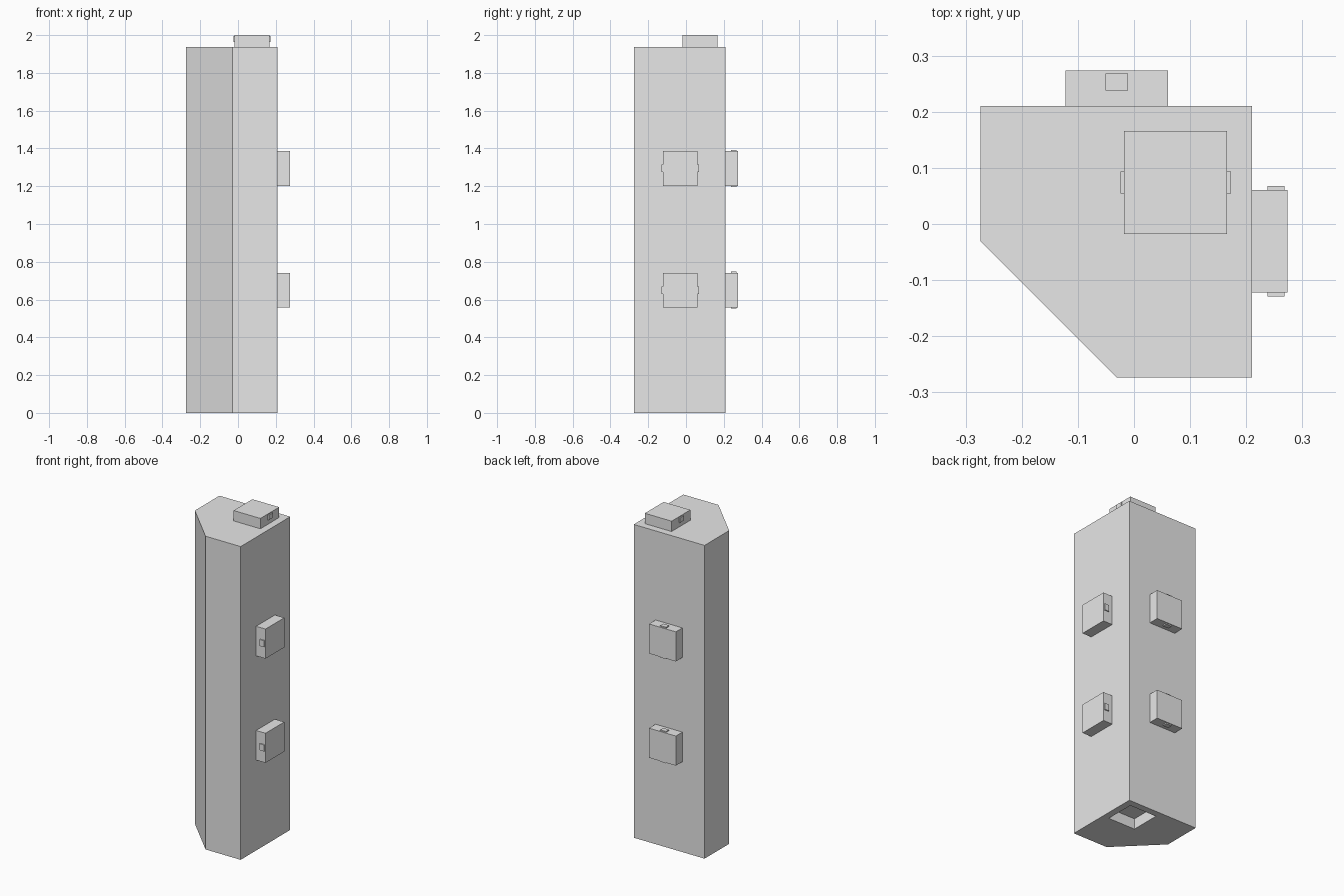
import bpy, bmesh
from mathutils import Matrix, Vector

cube = bpy.data.objects.get("Cube")
if cube:
    bpy.data.objects.remove(cube, do_unlink=True)

grey = bpy.data.materials.new("plain grey")
grey.use_nodes = True
grey.diffuse_color = (0.8, 0.8, 0.8, 1)
grey.node_tree.nodes["Principled BSDF"].inputs["Base Color"].default_value = grey.diffuse_color

HEIGHT = 1.936     # column height
FACE = 0.21        # back and left faces of the column
CHAMFER = -0.03    # where the cut corner starts
PEG = 0.183        # peg width
PEG_H = 0.064      # peg height
MID = -0.031       # middle of the column faces
TOP = 0.074        # centre of the top peg and socket


def make_object(name, bm):
    bmesh.ops.recalc_face_normals(bm, faces=bm.faces)
    mesh = bpy.data.meshes.new(name)
    bm.to_mesh(mesh)
    bm.free()
    mesh.materials.append(grey)
    obj = bpy.data.objects.new(name, mesh)
    bpy.context.collection.objects.link(obj)
    return obj


def add_box(bm, centre, size):
    bmesh.ops.create_cube(bm, size=1, matrix=Matrix.Translation(centre) @ Matrix.Diagonal((*size, 1)))


def make_peg(name, base, catch_axis, side_axis, out_axis):
    """Square peg with a small catch on two opposite sides."""
    bm = bmesh.new()
    add_box(bm, (0, 0, PEG_H / 2), (PEG, PEG, PEG_H))
    for side in (-1, 1):
        add_box(bm, (side * PEG / 2, 0, 0.043), (0.014, 0.04, 0.03))
    obj = make_object(name, bm)
    axes = [Vector(a) for a in (catch_axis, side_axis, out_axis)]
    turn = Matrix(axes).transposed().to_4x4()
    obj.matrix_world = Matrix.Translation(base) @ turn
    return obj


# Column: square with one corner cut off
LOW = -0.274
profile = [(LOW, FACE), (LOW, CHAMFER), (CHAMFER, LOW), (FACE, LOW), (FACE, FACE)]
bm = bmesh.new()
base = bm.faces.new([bm.verts.new((x, y, 0)) for x, y in profile])
walls = bmesh.ops.extrude_face_region(bm, geom=[base], use_keep_orig=True)
bmesh.ops.translate(bm, vec=(0, 0, HEIGHT), verts=[v for v in walls["geom"] if isinstance(v, bmesh.types.BMVert)])
column = make_object("column", bm)

# Socket in the underside
bm = bmesh.new()
add_box(bm, (TOP, TOP, 0), (PEG + 0.004, PEG + 0.004, PEG_H * 2 + 0.004))
cutter = make_object("socket_cutter", bm)
cutter.hide_render = True
cut = column.modifiers.new("socket", "BOOLEAN")
cut.object = cutter
cut.operation = "DIFFERENCE"
cut.solver = "EXACT"
bpy.context.view_layer.objects.active = column
bpy.ops.object.modifier_apply(modifier=cut.name)
bpy.data.objects.remove(cutter, do_unlink=True)

# Pegs on the top, left and back
X, Y, Z = (1, 0, 0), (0, 1, 0), (0, 0, 1)
make_peg("top_peg", (TOP, TOP, HEIGHT), X, Y, Z)
for level, z in (("lower", 0.65), ("upper", 1.294)):
    make_peg(level + "_left_peg", (FACE, MID, z), Y, Z, X)
    make_peg(level + "_back_peg", (MID, FACE, z), Z, X, Y)
